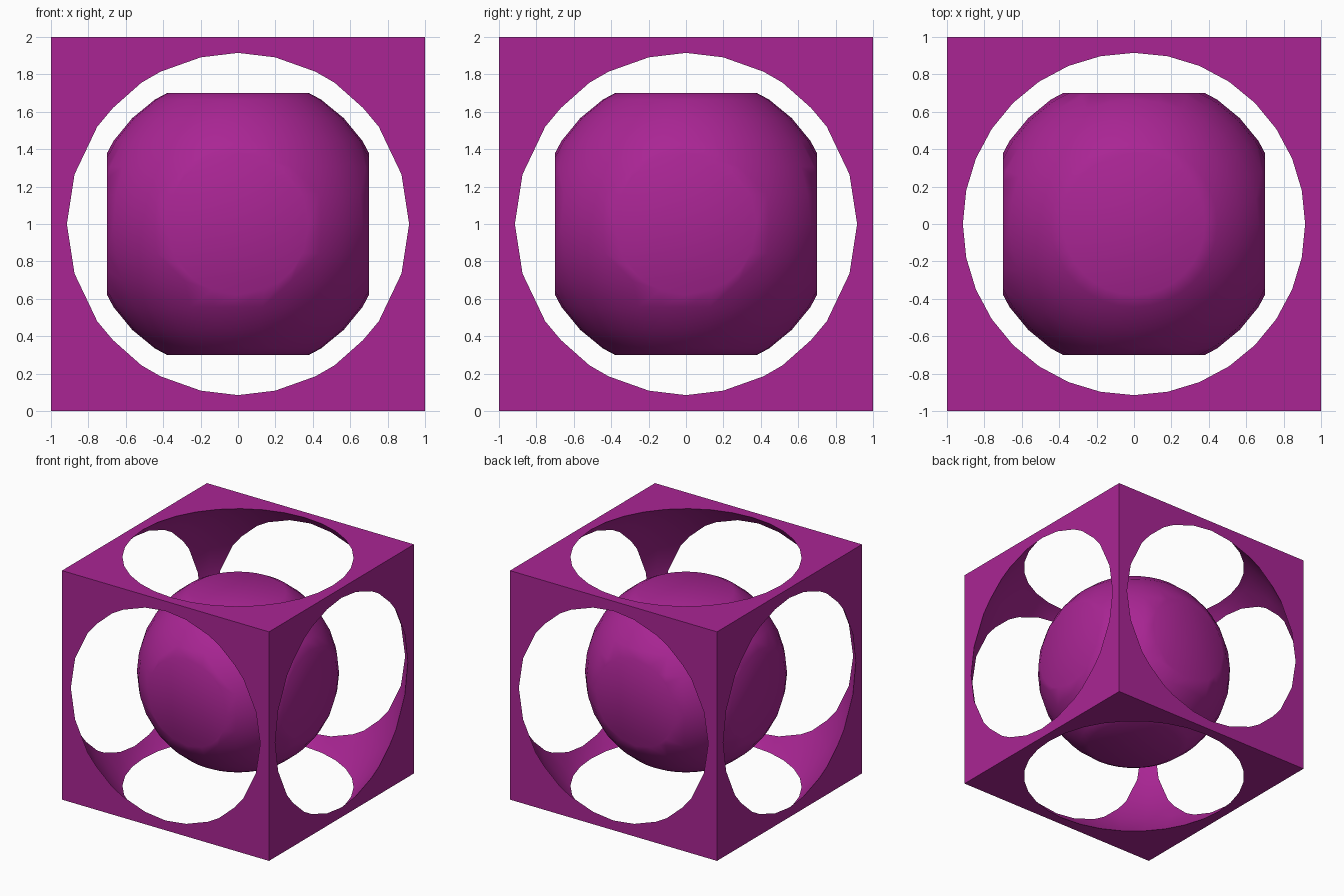
import bpy
import math

if "Cube" in bpy.data.objects:
    bpy.data.objects.remove(bpy.data.objects["Cube"])

magenta = bpy.data.materials.new("magenta")
magenta.diffuse_color = (0.40, 0.0185, 0.296, 1)
magenta.use_nodes = True
magenta.node_tree.nodes["Principled BSDF"].inputs["Base Color"].default_value = magenta.diffuse_color

CENTRE = (0, 0, 1)


def box(name, half):
    bpy.ops.mesh.primitive_cube_add(size=2 * half, location=CENTRE)
    bpy.context.object.name = name
    return bpy.context.object


def ball(name, radius):
    bpy.ops.mesh.primitive_uv_sphere_add(segments=32, ring_count=16,
                                         radius=radius, location=CENTRE)
    bpy.context.object.name = name
    return bpy.context.object


def carve(target, cutter, operation):
    """Apply a boolean, drop the cutter, and smooth the shallow edges."""
    target.data.materials.append(magenta)
    cutter.data.materials.append(magenta)
    mod = target.modifiers.new("carve", 'BOOLEAN')
    mod.operation, mod.object, mod.solver = operation, cutter, 'EXACT'
    bpy.ops.object.select_all(action='DESELECT')
    target.select_set(True)
    bpy.context.view_layer.objects.active = target
    bpy.ops.object.modifier_apply(modifier=mod.name)
    bpy.data.objects.remove(cutter, do_unlink=True)
    bpy.ops.object.shade_smooth_by_angle(angle=math.radians(30))


# outer cube hollowed by a large ball, leaving a round window in each face
carve(box("cube_frame", 1.0), ball("hollow_cutter", 1.36), 'DIFFERENCE')

# loose inner ball with six flattened sides
carve(ball("inner_ball", 0.8), box("flat_cutter", 0.7), 'INTERSECT')
